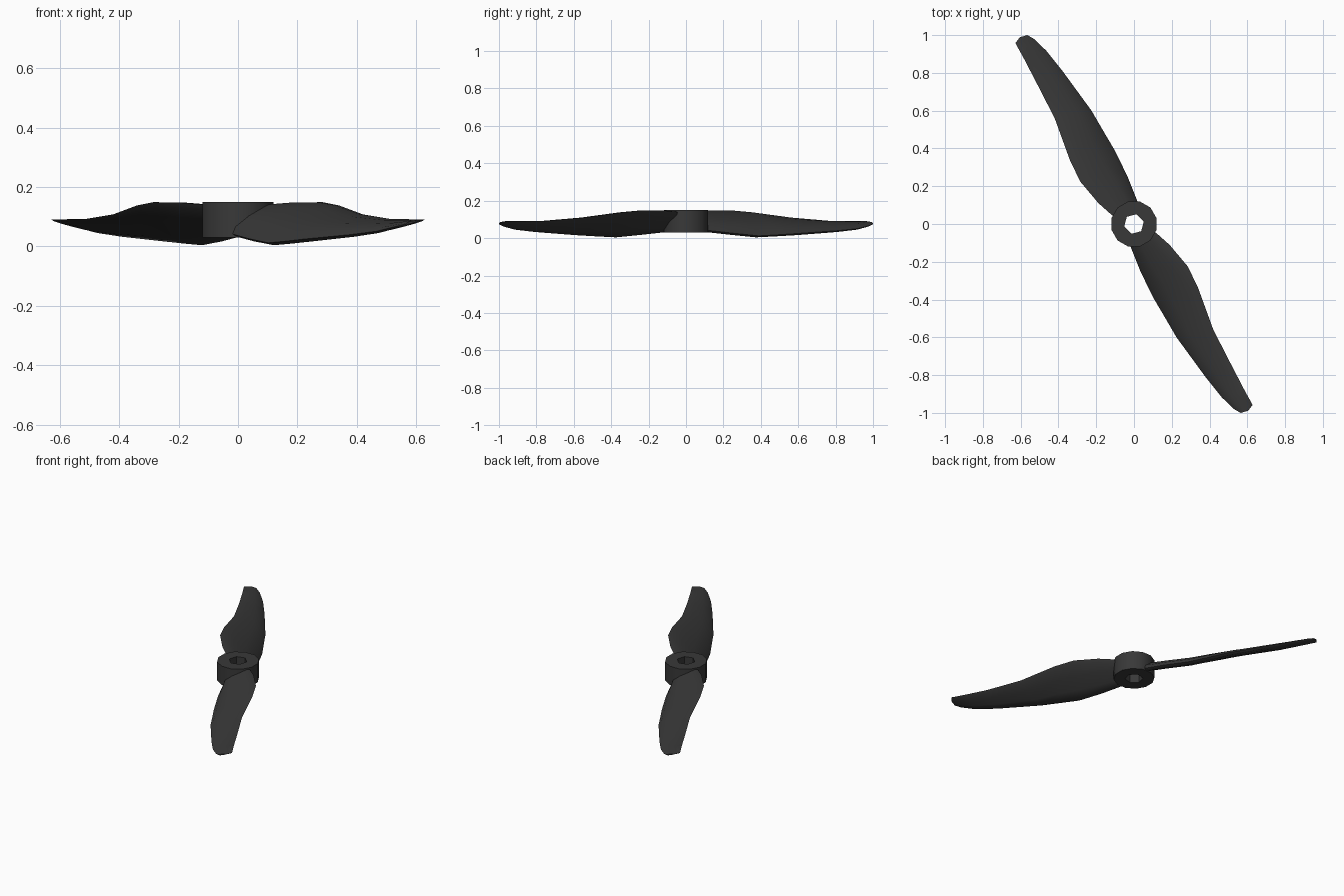
import bpy, bmesh, math
from mathutils import Vector

if "Cube" in bpy.data.objects:
    bpy.data.objects.remove(bpy.data.objects["Cube"])

black = bpy.data.materials.new("black_plastic")
black.diffuse_color = (0.04, 0.04, 0.04, 1)
black.use_nodes = True
black.node_tree.nodes["Principled BSDF"].inputs["Base Color"].default_value = black.diffuse_color


def add_object(name, bm, angle):
    bmesh.ops.recalc_face_normals(bm, faces=bm.faces)
    mesh = bpy.data.meshes.new(name)
    bm.to_mesh(mesh)
    bm.free()
    mesh.materials.append(black)
    ob = bpy.data.objects.new(name, mesh)
    bpy.context.collection.objects.link(ob)
    bpy.ops.object.select_all(action='DESELECT')
    ob.select_set(True)
    bpy.context.view_layer.objects.active = ob
    bpy.ops.object.shade_smooth_by_angle(angle=math.radians(angle))
    return ob


# Hub: faceted ring with a coarse six-sided shaft bore
def make_hub(sides=12, radius=0.123, bore=0.054, low=0.03, high=0.15):
    bm = bmesh.new()

    def ring(r, z, count, phase):
        return [bm.verts.new((r * math.cos(a), r * math.sin(a), z))
                for a in (math.tau * (i + phase) / count for i in range(count))]

    half = sides // 2
    outer = [ring(radius, z, sides, 0.5) for z in (low, high)]
    inner = [ring(bore, z, half, 0.25) for z in (low, high)]
    for i in range(sides):
        j = (i + 1) % sides
        bm.faces.new((outer[0][i], outer[0][j], outer[1][j], outer[1][i]))
    for i in range(half):
        j = (i + 1) % half
        bm.faces.new((inner[0][i], inner[1][i], inner[1][j], inner[0][j]))
        # Top and bottom rims: each bore side meets two outer sides
        for o, n in zip(outer, inner):
            a, b, c = (o[(2 * i + k) % sides] for k in range(3))
            bm.faces.new((n[i], a, b))
            bm.faces.new((n[i], b, c, n[j]))
    return add_object("hub", bm, 40)


# Blade stations, root to tip: trailing edge, leading edge, thickness
STATIONS = [
    ((-.020, -.115, .042), (.115, -.045, .140), .044),
    ((.036, -.255, .026), (.188, -.110, .147), .044),
    ((.102, -.390, .012), (.285, -.225, .149), .044),
    ((.164, -.495, .018), (.340, -.340, .138), .042),
    ((.225, -.600, .025), (.420, -.560, .108), .036),
    ((.380, -.812, .040), (.520, -.755, .091), .026),
    ((.465, -.918, .051), (.585, -.880, .090), .020),
    ((.530, -.980, .067), (.628, -.958, .090), .014),
    ((.565, -1.00, .076), (.605, -.988, .086), .007),
]
# Airfoil: position along chord, offset in thicknesses (blunt trailing edge)
FOIL = [(0, 0), (.12, .38), (.4, .6), (.75, .45), (.94, .2), (1, 0),
        (.92, -.2), (.65, -.38), (.3, -.5), (.06, -.42)]


def make_blade(name, turn):
    bm = bmesh.new()
    span = Vector((.53, -.85, 0)).normalized()
    rings = []
    for trail, lead, thick in STATIONS:
        t, l = Vector(trail), Vector(lead)
        up = span.cross(l - t).normalized()
        if up.z < 0:
            up = -up
        rings.append([bm.verts.new(t.lerp(l, c) + up * h * thick) for c, h in FOIL])
    n = len(FOIL)
    for a, b in zip(rings, rings[1:]):
        for i in range(n):
            j = (i + 1) % n
            bm.faces.new((a[i], a[j], b[j], b[i]))
    bm.faces.new(rings[0])
    bm.faces.new(rings[-1])
    ob = add_object(name, bm, 60)
    ob.rotation_euler.z = turn
    return ob


make_hub()
make_blade("front_blade", 0)
make_blade("back_blade", math.pi)
